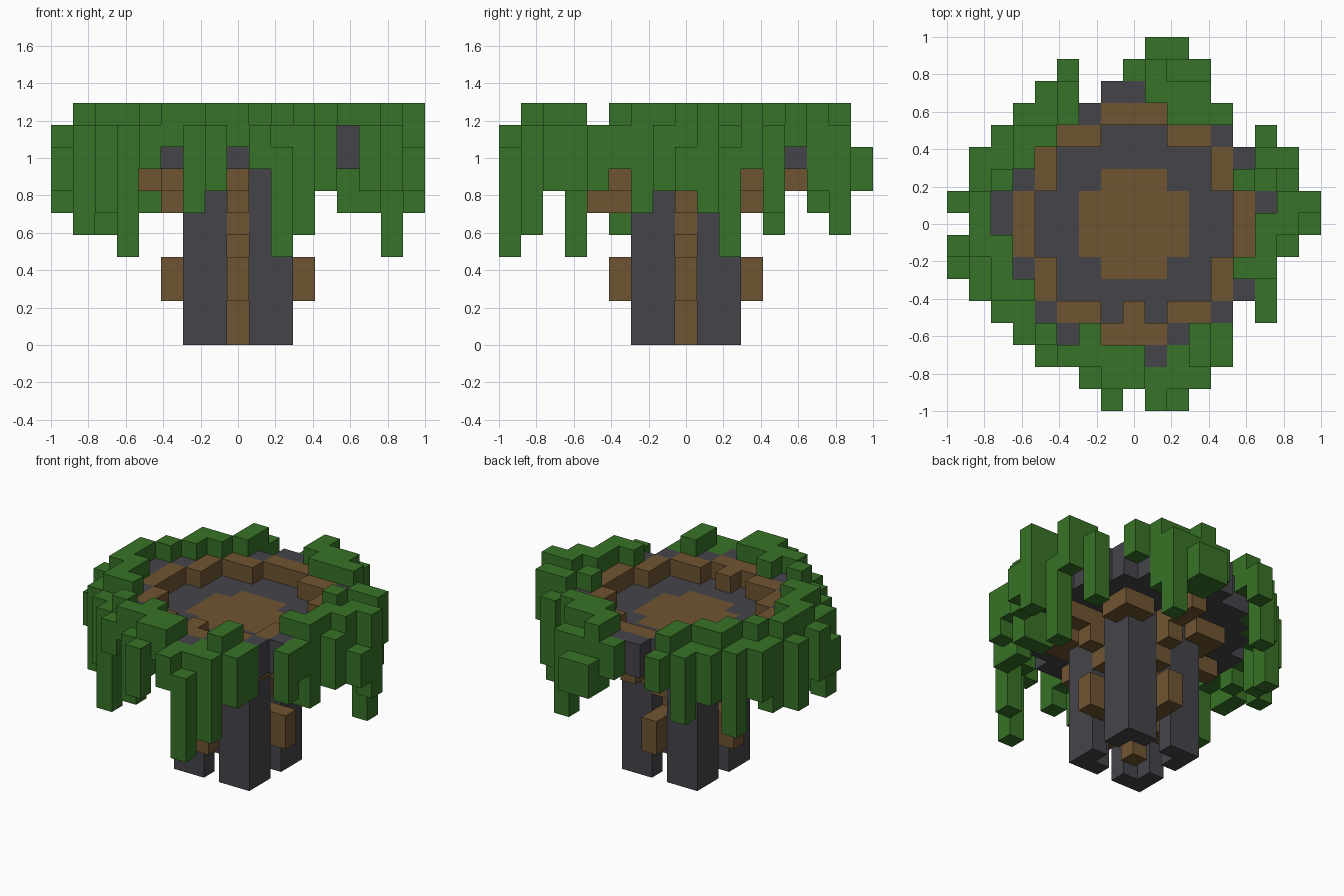
import bpy
import bmesh

cube = bpy.data.objects.get("Cube")
if cube:
    bpy.data.objects.remove(cube, do_unlink=True)

UNIT = 2 / 17  # edge of one block


def material(name, color):
    mat = bpy.data.materials.new(name)
    mat.use_nodes = True
    mat.diffuse_color = (*color, 1)
    mat.node_tree.nodes["Principled BSDF"].inputs["Base Color"].default_value = (*color, 1)
    return mat


STONE = material("dark grey stone", (0.060, 0.058, 0.067))
WOOD = material("brown wood", (0.163, 0.090, 0.031))
LEAF = material("leaf green", (0.039, 0.168, 0.020))

FACES = {
    (1, 0, 0): ((1, 0, 0), (1, 1, 0), (1, 1, 1), (1, 0, 1)),
    (-1, 0, 0): ((0, 0, 0), (0, 0, 1), (0, 1, 1), (0, 1, 0)),
    (0, 1, 0): ((0, 1, 0), (0, 1, 1), (1, 1, 1), (1, 1, 0)),
    (0, -1, 0): ((0, 0, 0), (1, 0, 0), (1, 0, 1), (0, 0, 1)),
    (0, 0, 1): ((0, 0, 1), (1, 0, 1), (1, 1, 1), (0, 1, 1)),
    (0, 0, -1): ((0, 0, 0), (0, 1, 0), (1, 1, 0), (1, 0, 0)),
}


def build(name, cells, mat):
    """Make one object from blocks, keeping only its outer faces."""
    bm = bmesh.new()
    for x, y, z in cells:
        for (dx, dy, dz), corners in FACES.items():
            if (x + dx, y + dy, z + dz) in cells:
                continue
            bm.faces.new([bm.verts.new(((x + a - 0.5) * UNIT, (y + b - 0.5) * UNIT, (z + c) * UNIT))
                          for a, b, c in corners])
    bmesh.ops.remove_doubles(bm, verts=bm.verts, dist=UNIT / 100)
    mesh = bpy.data.meshes.new(name)
    bm.to_mesh(mesh)
    bm.free()
    mesh.materials.append(mat)
    obj = bpy.data.objects.new(name, mesh)
    bpy.context.collection.objects.link(obj)


def columns(flat_cells, bottom, top):
    return {(x, y, z) for x, y in flat_cells for z in range(bottom, top)}


def disc(half_widths):
    """Round plate from the half width of each row, counted from the middle."""
    return {(x, side * row) for row, half in enumerate(half_widths)
            for side in (1, -1) for x in range(-half, half + 1)}


def four_ways(flat_cells):
    return {(sx * x, sy * y) for x, y in flat_cells for sx in (1, -1) for sy in (1, -1)}


# Round plates of the bowl
patch = disc([2, 2, 1])
inside = disc([4, 4, 3, 3, 1])
with_rim = disc([5, 5, 4, 4, 3, 1])
outer = disc([6, 6, 5, 5, 4, 3, 1])

# Four stone legs, each an angle in plan with an open inner corner
for side_x, side_name in ((1, "left"), (-1, "right")):
    for side_y, end_name in ((-1, "front"), (1, "back")):
        leg = {(side_x * x, side_y * y) for x, y in ((2, 2), (1, 2), (2, 1))}
        build(f"{end_name}_{side_name}_leg", columns(leg, 0, 8), STONE)

# Wooden core with arms that step outwards under the bowl
core = columns({(0, 0)}, 0, 8) | {(0, -4, 6)}
for level, reach in enumerate((0, 0, 3, 3, 1, 2, 3, 5)):
    for n in range(1, reach + 1):
        core |= columns({(n, 0), (-n, 0), (0, n), (0, -n)}, level, level + 1)
build("wooden_core", core, WOOD)

# Wooden brackets on the leg corners
build("corner_brackets", columns(four_ways([(3, 3), (3, 2), (2, 3)]), 7, 8), WOOD)

# Bowl
build("bowl_floor", columns(outer - patch, 8, 9), STONE)
build("bowl_wall", columns(outer - with_rim, 9, 10), STONE)
build("floor_patch", columns(patch, 8, 9), WOOD)
build("wooden_rim", columns((with_rim - inside) | {(0, -4)}, 9, 10), WOOD)

# Leaves lying on top of the bowl wall
leaves = [(-4, 4), (-3, 5), (1, 6), (2, 5), (3, 5), (-5, 3), (-6, -1), (-5, -3),
          (6, 0), (6, -1), (5, 2), (5, -2), (-2, -5), (3, -5), (-1, -6), (0, -6)]
build("wall_leaves", columns(leaves, 10, 11), LEAF)

# Thick leaves beside the wall
bushes = columns([(-3, 6), (4, 5), (6, 3), (-6, 2), (-6, -2),
                  (-3, -6), (-2, -6), (0, -7)], 9, 11)
bushes |= columns([(6, 2), (2, -6), (1, -7)], 9, 10)
bushes |= columns([(2, 6), (-5, 4), (7, 3), (-7, 1), (7, 1), (-7, -1),
                   (-6, -3), (-4, -5), (3, -6), (-1, -7)], 8, 11)
bushes |= columns([(-4, 5), (-6, 3), (2, -7)], 8, 10)
bushes |= columns([(3, 6), (1, 7), (-7, 0), (7, 0)], 7, 11)
build("outer_leaves", bushes, LEAF)

# Short vines
short = columns([(-3, 7), (0, 7), (-7, -2), (6, -3), (-5, -4), (-4, -6), (1, -8)], 8, 10)
short |= columns([(2, 7), (-5, 5), (-7, 3), (4, -5), (-8, -1), (7, -1), (6, -4),
                  (4, -6), (-1, -8)], 7, 10)
short |= columns([(1, 8), (2, 8), (8, 0), (-8, -2)], 7, 9)
build("short_vines", short, LEAF)

# Long vines
long_vines = columns([(8, 1), (6, -2)], 6, 11)
long_vines |= columns([(-4, 6), (6, 4), (-7, 2), (-8, 1), (-6, -4), (-2, -7)], 6, 10)
long_vines |= columns([(5, -2)], 6, 8)
long_vines |= columns([(-6, 4), (-7, -3), (3, -7), (3, 7)], 5, 10)
long_vines |= columns([(-5, -5)], 4, 10)
long_vines |= columns([(7, 2), (2, -8)], 4, 9)
build("long_vines", long_vines, LEAF)
